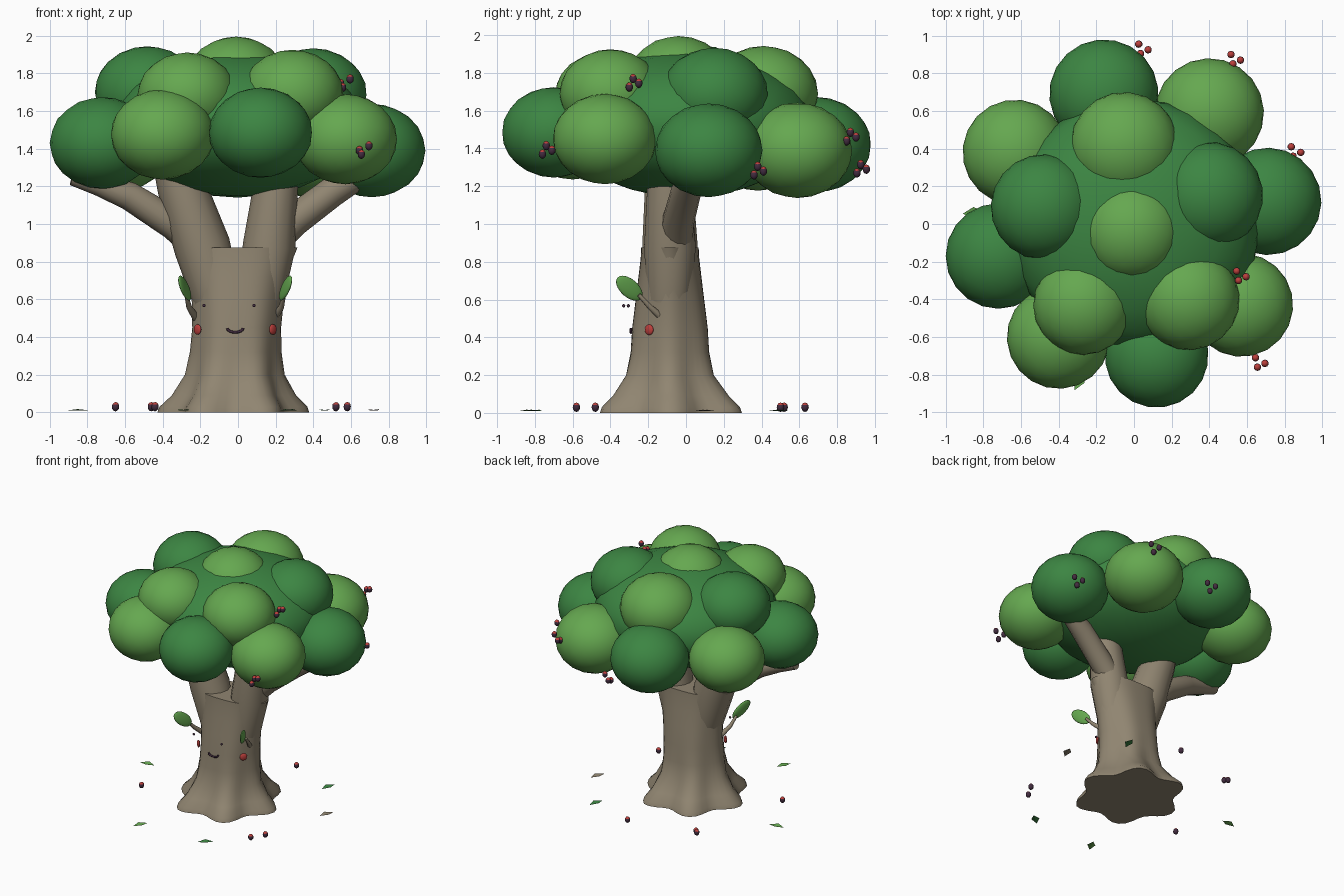
import bpy, bmesh
from math import cos, sin, pi, tau
from mathutils import Vector, Matrix

cube = bpy.data.objects.get("Cube")
if cube:
    bpy.data.objects.remove(cube, do_unlink=True)


def material(name, r, g, b):
    m = bpy.data.materials.new(name)
    m.use_nodes = True
    m.diffuse_color = (r, g, b, 1)
    bsdf = next(n for n in m.node_tree.nodes if n.type == 'BSDF_PRINCIPLED')
    bsdf.inputs["Base Color"].default_value = (r, g, b, 1)
    bsdf.inputs["Roughness"].default_value = 0.9
    return m


BARK = material("bark", 0.28, 0.235, 0.165)
LIGHT = material("light_green", 0.13, 0.39, 0.08)
DARK = material("dark_green", 0.045, 0.235, 0.055)
RED = material("red", 0.5, 0.05, 0.045)
PURPLE = material("dark_purple", 0.055, 0.025, 0.05)


def finish(bm, name, mats, smooth=True):
    bmesh.ops.recalc_face_normals(bm, faces=bm.faces)
    mesh = bpy.data.meshes.new(name)
    bm.to_mesh(mesh)
    bm.free()
    for m in mats:
        mesh.materials.append(m)
    for p in mesh.polygons:
        p.use_smooth = smooth and len(p.vertices) <= 4
    ob = bpy.data.objects.new(name, mesh)
    bpy.context.collection.objects.link(ob)
    return ob


def loft(name, rings, mat):
    """Skin a list of equal-length point rings and cap both ends."""
    bm = bmesh.new()
    loops = [[bm.verts.new(p) for p in ring] for ring in rings]
    n = len(loops[0])
    for a, b in zip(loops, loops[1:]):
        for i in range(n):
            j = (i + 1) % n
            bm.faces.new((a[i], a[j], b[j], b[i]))
    bm.faces.new(loops[0])
    bm.faces.new(loops[-1])
    return finish(bm, name, [mat])


def tube(name, points, radii, mat, sides=14):
    """Tapering round limb along a path."""
    pts = [Vector(p) for p in points]
    rings = []
    for i, (p, r) in enumerate(zip(pts, radii)):
        d = (pts[min(i + 1, len(pts) - 1)] - pts[max(i - 1, 0)]).normalized()
        u = d.cross(Vector((0, 1, 0))).normalized()
        v = d.cross(u)
        rings.append([p + r * (u * cos(tau * k / sides) + v * sin(tau * k / sides))
                      for k in range(sides)])
    return loft(name, rings, mat)


def ball(name, loc, size, mats, detail=3, rot=None, red_above=None):
    """Ellipsoid; faces above red_above (unit height) take the second colour."""
    bm = bmesh.new()
    bmesh.ops.create_icosphere(bm, subdivisions=detail, radius=1)
    if red_above is not None:
        for f in bm.faces:
            f.material_index = int(f.calc_center_median().z > red_above)
    m = Matrix.Translation(loc) @ (rot or Matrix()) @ Matrix.Diagonal((*size, 1))
    bmesh.ops.transform(bm, matrix=m, verts=bm.verts)
    return finish(bm, name, mats)


# Trunk: lobed rings, columns are z, half width, half depth, centre y, lobe size
SIDES = 48
profile = [
    (0.00, 0.36, 0.375, -0.08, 0.12), (0.03, 0.35, 0.365, -0.08, 0.12),
    (0.09, 0.30, 0.31, -0.08, 0.10), (0.20, 0.25, 0.24, -0.085, 0.06),
    (0.32, 0.235, 0.215, -0.085, 0.035), (0.45, 0.23, 0.205, -0.085, 0.025),
    (0.60, 0.24, 0.185, -0.085, 0.02), (0.72, 0.255, 0.17, -0.085, 0.02),
    (0.82, 0.28, 0.158, -0.085, 0.02), (0.875, 0.30, 0.155, -0.085, 0.02)]
rings = []
for z, rx, ry, cy, lobe in profile:
    ring = []
    for k in range(SIDES):
        t = tau * k / SIDES
        s = 1 + lobe * cos(6 * t)
        ring.append((-0.025 + 0.04 * z + rx * s * cos(t), cy + ry * s * sin(t), z))
    rings.append(ring)
loft("trunk", rings, BARK)

# Limbs
tube("main_limb_right", [(-0.11, -0.09, 0.6), (-0.19, -0.085, 0.88),
                         (-0.30, -0.09, 1.2), (-0.36, -0.09, 1.42)],
     [0.13, 0.15, 0.13, 0.11], BARK)
tube("main_limb_left", [(0.12, -0.09, 0.6), (0.165, -0.085, 0.88),
                        (0.20, -0.09, 1.2), (0.22, -0.09, 1.42)],
     [0.12, 0.14, 0.118, 0.1], BARK)
tube("side_limb_right", [(-0.2, -0.06, 0.87), (-0.34, -0.07, 1.0), (-0.58, -0.11, 1.15),
                         (-0.74, -0.13, 1.21), (-0.88, -0.14, 1.25)],
     [0.08, 0.085, 0.075, 0.06, 0.045], BARK)
tube("side_limb_left", [(0.18, -0.05, 0.9), (0.3, -0.04, 1.02), (0.5, 0.0, 1.17),
                        (0.72, 0.04, 1.3)], [0.085, 0.085, 0.08, 0.06], BARK)

# Canopy: x, y, z, radius, colour
clumps = [
    (-0.72, -0.17, 1.43, 0.28, DARK), (-0.40, -0.60, 1.475, 0.275, LIGHT),
    (0.12, -0.70, 1.485, 0.275, DARK), (0.57, -0.43, 1.45, 0.275, LIGHT),
    (0.71, 0.12, 1.39, 0.285, DARK), (0.40, 0.59, 1.39, 0.29, LIGHT),
    (-0.16, 0.69, 1.42, 0.29, DARK), (-0.63, 0.38, 1.42, 0.28, LIGHT),
    (-0.48, 0.09, 1.70, 0.28, DARK), (-0.27, -0.43, 1.68, 0.265, LIGHT),
    (0.29, -0.40, 1.69, 0.27, LIGHT), (0.40, 0.15, 1.685, 0.285, DARK),
    (-0.05, 0.41, 1.69, 0.29, LIGHT), (-0.01, -0.04, 1.76, 0.27, LIGHT)]
ball("canopy_core", (0, 0, 1.53), (0.67, 0.67, 0.39), [DARK])
for i, (x, y, z, r, mat) in enumerate(clumps):
    ball(f"leaf_clump_{i + 1}", (x, y, z), (r, r, r * 0.87), [mat],
         rot=Matrix.Rotation(i * 0.7, 4, 'Z'))


# Berries
def berry(name, loc):
    ball(name, loc, (0.02, 0.02, 0.025), [PURPLE, RED], detail=2, red_above=0.45)


clusters = [(-0.75, 0.54, 1.33), (0.05, 0.935, 1.29), (0.54, 0.88, 1.46),
            (0.86, 0.39, 1.28), (0.57, -0.27, 1.745), (0.67, -0.73, 1.39)]
offsets = [(-0.025, 0.02, 0.0), (0.025, -0.01, 0.025), (-0.015, -0.03, -0.02)]
for i, c in enumerate(clusters):
    for j, o in enumerate(offsets):
        berry(f"berry_{i + 1}_{j + 1}", Vector(c) + Vector(o))
fallen = [(0.52, -0.58), (0.58, -0.48), (-0.65, -0.3), (-0.46, 0.52),
          (-0.44, 0.5), (0.08, 0.63)]
for i, (x, y) in enumerate(fallen):
    berry(f"fallen_berry_{i + 1}", (x, y, 0.03))

# Fallen leaves: folded diamonds, x, y, turn, colour
ground = [(-0.85, 0.06, 0.1, LIGHT), (-0.29, -0.83, 1.1, LIGHT), (0.27, -0.8, 0.7, DARK),
          (0.46, 0.49, 1.3, DARK), (0.72, 0.1, 1.2, BARK)]
for i, (x, y, turn, mat) in enumerate(ground):
    bm = bmesh.new()
    a, b, c, d = [bm.verts.new(p) for p in
                  [(-0.06, 0, 0), (0, -0.03, 0.007), (0.06, 0, 0), (0, 0.03, 0.007)]]
    bm.faces.new((a, b, c))
    bm.faces.new((a, c, d))
    m = Matrix.Translation((x, y, 0.01)) @ Matrix.Rotation(turn, 4, 'Z')
    bmesh.ops.transform(bm, matrix=m, verts=bm.verts)
    finish(bm, f"fallen_leaf_{i + 1}", [mat], smooth=False)

# Twigs with a leaf, and cheeks, mirrored about the face centre
MID = -0.015
for side, s in (("left", 1), ("right", -1)):
    tube(f"twig_{side}", [(MID + s * 0.2, -0.11, 0.49), (MID + s * 0.245, -0.19, 0.56),
                          (MID + s * 0.26, -0.25, 0.625)], [0.022, 0.015, 0.01], BARK, 8)
    along = Vector((s * 0.35, -0.7, 0.6)).normalized()
    normal = Vector((s, 0.35, -0.15))
    normal = (normal - along * normal.dot(along)).normalized()
    across = normal.cross(along)
    rot = Matrix((along, across, normal)).transposed().to_4x4()
    ball(f"twig_leaf_{side}", (MID + s * 0.268, -0.3, 0.66), (0.09, 0.048, 0.014),
         [LIGHT], rot=rot)
    ball(f"cheek_{side}", (MID + s * 0.2, -0.195, 0.44), (0.012, 0.028, 0.028), [RED],
         rot=Matrix.Rotation(-s * 0.7, 4, 'Z'))

# Eyes and smile
ball("eye_right", (-0.18, -0.305, 0.567), (0.009, 0.009, 0.009), [PURPLE], 2)
ball("eye_left", (0.085, -0.33, 0.567), (0.009, 0.009, 0.009), [PURPLE], 2)
smile = [(MID + 0.042 * cos(t), -0.292, 0.447 + 0.022 * sin(t))
         for t in [pi + pi * k / 8 for k in range(9)]]
tube("smile", smile, [0.007] * 9, PURPLE, 8)
